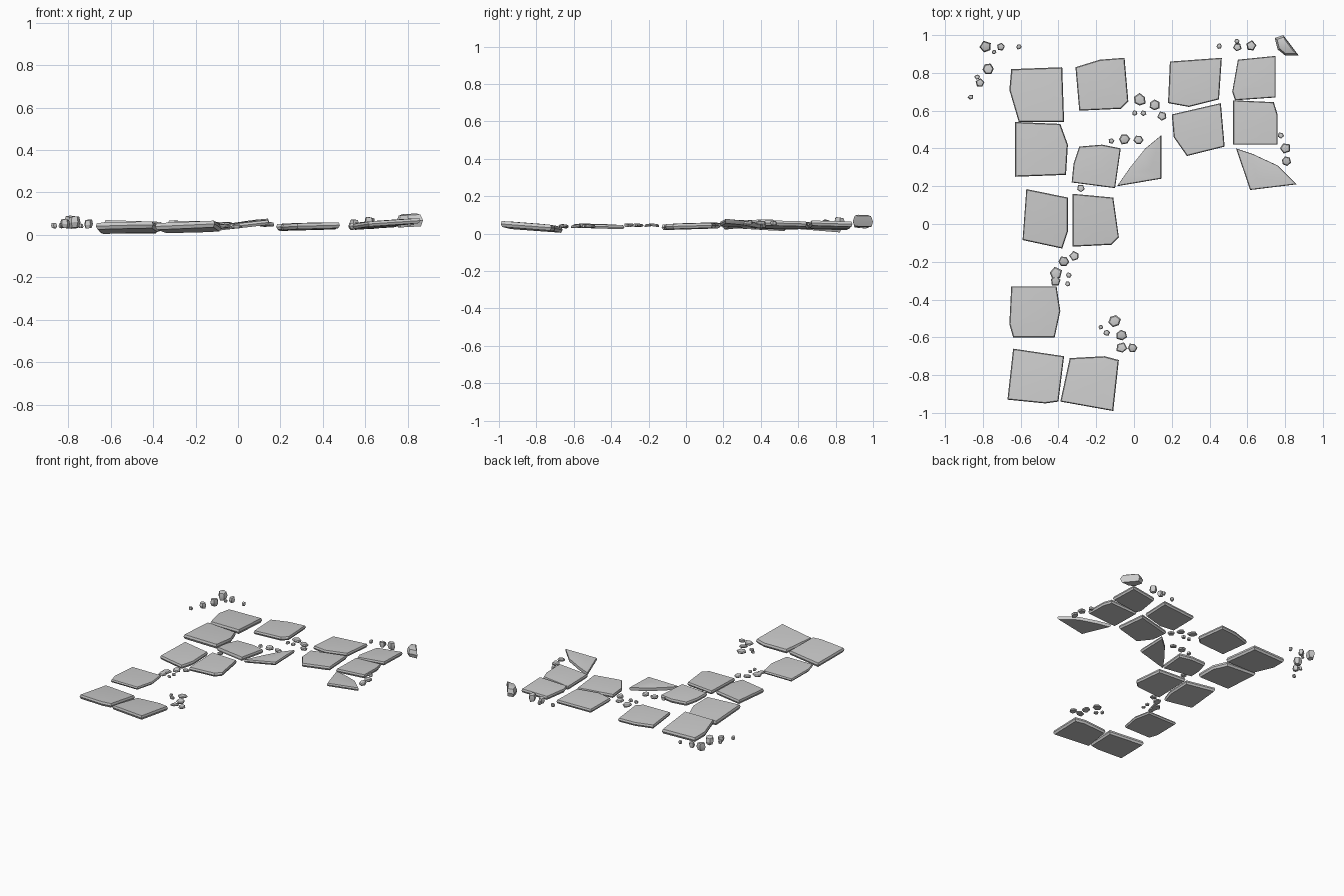
import bpy, bmesh, math, random

rng = random.Random(4)


def stone(name, outline, z, thick, ax=0.0, by=0.0, dome=0.003, bottom=0.95, top=0.965):
    """Chipped slab: bottom, waist and top rings of one outline, on a tilted plane."""
    n = len(outline)
    cx = (min(p[0] for p in outline) + max(p[0] for p in outline)) / 2
    cy = (min(p[1] for p in outline) + max(p[1] for p in outline)) / 2
    bm = bmesh.new()

    def vert(x, y, h):
        return bm.verts.new((x, y, z + h + ax * (x - cx) + by * (y - cy)))

    rings = []
    for scale, h in ((bottom, -thick / 2), (1.0, -thick * 0.05), (top, thick / 2 - dome)):
        rings.append([vert(cx + (x - cx) * scale, cy + (y - cy) * scale, h)
                      for x, y in outline])
    inner = [vert(cx + (x - cx) * 0.5, cy + (y - cy) * 0.5, thick / 2) for x, y in outline]
    rings.append(inner)
    for a, b in zip(rings, rings[1:]):
        for i in range(n):
            j = (i + 1) % n
            bm.faces.new((a[i], a[j], b[j], b[i]))
    bm.faces.new(rings[0])
    bm.faces.new(inner)
    bmesh.ops.recalc_face_normals(bm, faces=bm.faces)
    mesh = bpy.data.meshes.new(name)
    bm.to_mesh(mesh)
    bm.free()
    ob = bpy.data.objects.new(name, mesh)
    bpy.context.collection.objects.link(ob)
    bpy.ops.object.select_all(action='DESELECT')
    ob.select_set(True)
    bpy.context.view_layer.objects.active = ob
    bpy.ops.object.shade_smooth_by_angle(angle=math.radians(30))
    return ob


def pebbles(name, spots, z, flat):
    """Loose chips: irregular polygons; flat = thickness, or None for chunky bits."""
    for k, (x, y, r) in enumerate(spots):
        n = rng.choice((5, 6))
        start = rng.uniform(0, math.tau)
        pts = []
        for i in range(n):
            a = start + math.tau * i / n
            q = r * rng.uniform(0.88, 1.15)
            pts.append((x + q * math.cos(a), y + q * math.sin(a)))
        thick = flat if flat else r * 1.7
        low = 0.7 if flat is None else 0.9
        stone(f"{name}_{k + 1}", pts, z if flat else z + thick / 2, thick,
              rng.uniform(-.15, .15), rng.uniform(-.15, .15), 0.002, low, 0.8)


# Back left paving
stone("slab_back_corner", [(-.65, .82), (-.38, .83), (-.37, .54), (-.61, .54), (-.66, .71)],
      .035, .036, .0, -.08)
stone("slab_back_inner", [(-.31, .83), (-.18, .87), (-.05, .88), (-.03, .65), (-.07, .61), (-.29, .60)],
      .042, .03, .02, -.03)
stone("slab_left_second", [(-.63, .54), (-.39, .53), (-.35, .42), (-.36, .26), (-.63, .25)],
      .042, .036, -.03, -.06)
stone("slab_inner_second", [(-.29, .41), (-.17, .42), (-.07, .40), (-.10, .19), (-.33, .22), (-.32, .32)],
      .046, .032, -.03, -.05)
stone("broken_slab_middle", [(.145, .47), (.145, .24), (-.09, .20), (-.02, .30), (.06, .40)],
      .05, .026, .11, .03)

# Right paving
stone("slab_right_back", [(.19, .86), (.465, .88), (.45, .66), (.29, .62), (.18, .64)],
      .040, .03, .03, -.03)
stone("slab_right_front", [(.20, .58), (.46, .64), (.48, .41), (.28, .36), (.21, .46)],
      .041, .03, .03, -.02)
stone("slab_far_right_back", [(.55, .87), (.75, .89), (.75, .67), (.535, .655), (.52, .70)],
      .047, .03, .07, -.03)
stone("slab_far_right_middle", [(.525, .655), (.74, .645), (.76, .58), (.76, .42), (.525, .42)],
      .048, .03, .07, -.02)
stone("broken_slab_right", [(.54, .40), (.63, .37), (.76, .31), (.86, .21), (.615, .18)],
      .055, .026, .07, -.03)

# Middle and front paving
stone("slab_centre_left", [(-.57, .185), (-.35, .14), (-.35, -.04), (-.38, -.13), (-.59, -.085)],
      .04, .032, .0, .03)
stone("slab_centre_right", [(-.325, .16), (-.11, .14), (-.08, -.07), (-.12, -.11), (-.325, -.12)],
      .04, .03, .02, .03)
stone("slab_lone", [(-.65, -.33), (-.41, -.33), (-.39, -.46), (-.42, -.60), (-.64, -.60), (-.66, -.53)],
      .039, .024, .0, -.03)
stone("slab_front_left", [(-.64, -.66), (-.37, -.70), (-.40, -.94), (-.47, -.95), (-.67, -.93)],
      .035, .034, .02, -.085)
stone("slab_front_right", [(-.34, -.71), (-.155, -.70), (-.08, -.72), (-.11, -.99), (-.39, -.94)],
      .038, .034, .03, -.08)

# Large rock at the back right
stone("large_rock", [(.745, .985), (.79, 1.0), (.872, .892), (.80, .892), (.76, .925)],
      .068, .062, .05, .0, .006, .85, .8)

# Chunky rubble at the back
pebbles("rubble_left", [(-.785, .937, .033), (-.705, .937, .023), (-.74, .91, .012), (-.61, .937, .014),
                        (-.773, .82, .031), (-.83, .778, .014), (-.815, .746, .024), (-.865, .672, .014)],
        .032, None)
pebbles("rubble_right", [(.45, .942, .014), (.545, .968, .013), (.546, .937, .024), (.62, .942, .03)],
        .03, None)

# Flat chips between the slabs
pebbles("chip_middle", [(.03, .656, .033), (.108, .63, .029), (.15, .571, .025), (.003, .587, .014),
                        (.05, .587, .015), (-.05, .45, .029), (.024, .444, .025), (-.12, .44, .015)],
        .05, .018)
pebbles("chip_left", [(-.282, .19, .02), (-.314, -.17, .026), (-.372, -.20, .029), (-.414, -.262, .033),
                      (-.414, -.302, .028), (-.346, -.27, .015), (-.35, -.317, .014)],
        .045, .015)
pebbles("chip_front", [(-.103, -.513, .031), (-.066, -.587, .03), (-.145, -.577, .016),
                       (-.177, -.545, .013), (-.066, -.656, .028), (-.008, -.656, .024)],
        .04, .016)
pebbles("chip_right", [(.80, .402, .028), (.805, .333, .026), (.778, .47, .016)], .058, .02)
